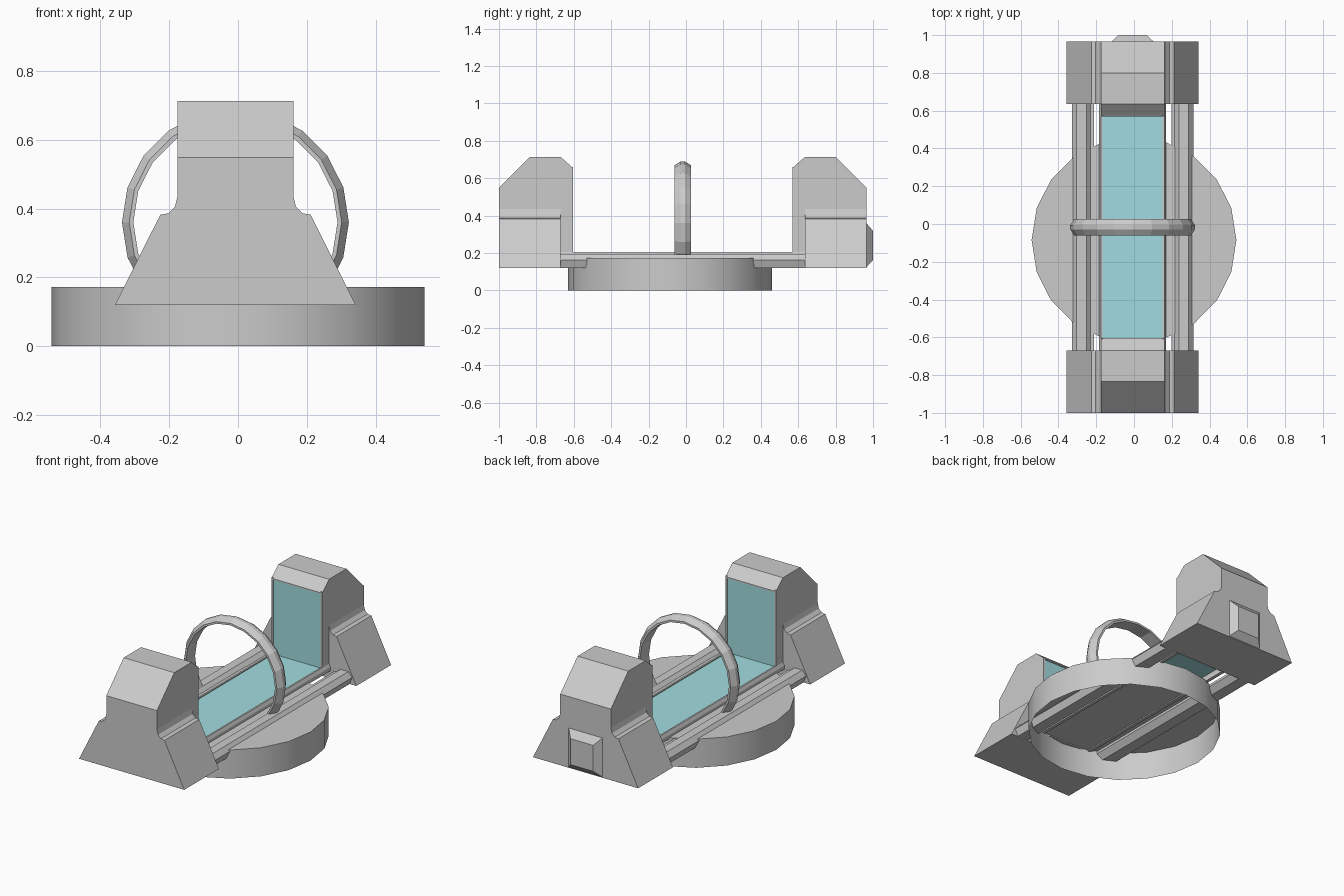
import bpy, bmesh, math
from mathutils import Vector

if "Cube" in bpy.data.objects:
    bpy.data.objects.remove(bpy.data.objects["Cube"])

# centre of the machine body (the base disc sits slightly off it)
CX, CY = -0.0075, -0.0175

teal = bpy.data.materials.new("teal_padding")
teal.diffuse_color = (0.36, 0.72, 0.75, 1)
teal.use_nodes = True
teal.node_tree.nodes["Principled BSDF"].inputs["Base Color"].default_value = teal.diffuse_color


def finish(name, bm, mirror=(False, False), loc=(CX, CY, 0), mat=None):
    bmesh.ops.recalc_face_normals(bm, faces=bm.faces)
    mesh = bpy.data.meshes.new(name)
    bm.to_mesh(mesh)
    bm.free()
    ob = bpy.data.objects.new(name, mesh)
    ob.location = loc
    bpy.context.collection.objects.link(ob)
    if any(mirror):
        mod = ob.modifiers.new("mirror", 'MIRROR')
        mod.use_axis = (mirror[0], mirror[1], False)
        mod.use_mirror_merge = False
    if mat:
        mesh.materials.append(mat)
    return ob


def prism(pts, axis, a, b):
    """Extrude a closed profile along an axis from a to b."""
    bm = bmesh.new()
    place = {'X': lambda u, v: (a, u, v),
             'Y': lambda u, v: (u, a, v),
             'Z': lambda u, v: (u, v, a)}[axis]
    face = bm.faces.new([bm.verts.new(place(u, v)) for u, v in pts])
    out = bmesh.ops.extrude_face_region(bm, geom=[face], use_keep_orig=True)
    step = Vector([(b - a) * (axis == k) for k in 'XYZ'])
    bmesh.ops.translate(bm, vec=step,
                        verts=[e for e in out['geom'] if isinstance(e, bmesh.types.BMVert)])
    return bm


def sheet(name, corners, mirror=(False, False)):
    bm = bmesh.new()
    bm.faces.new([bm.verts.new(c) for c in corners])
    return finish(name, bm, mirror, mat=teal)


# round base, open underneath
ring20 = [(0.542 * math.cos(i * math.pi / 10), 0.545 * math.sin(i * math.pi / 10)) for i in range(20)]
bm = prism(ring20, 'Z', 0, 0.172)
bmesh.ops.delete(bm, geom=[f for f in bm.faces if f.calc_center_median().z < 0.001], context='FACES')
base = finish("base_disc", bm, loc=(0, -0.085, 0))
bpy.context.view_layer.objects.active = base
base.select_set(True)
bpy.ops.object.shade_smooth_by_angle(angle=math.radians(30))

# end blocks: flared foot with filleted shoulders, sloped outer top
half = [(0.35, 0.12), (0.2185, 0.382), (0.195, 0.386), (0.176, 0.405), (0.1685, 0.435), (0.1685, 0.713)]
bm = prism(half + [(-x, z) for x, z in reversed(half)], 'Y', -0.9825, -0.6525)
cut = bmesh.ops.bisect_plane(bm, geom=bm.verts[:] + bm.edges[:] + bm.faces[:],
                             plane_co=(0, -0.9825, 0.548), plane_no=(0, -1, 1), clear_outer=True)
bmesh.ops.holes_fill(bm, edges=[e for e in bm.edges if e.is_boundary])
finish("end_block", bm, (False, True))

# inner slabs of the end blocks
slab = [(-0.6525, 0.165), (-0.5925, 0.165), (-0.5925, 0.66), (-0.6525, 0.713)]
finish("end_block_inner_slab", prism(slab, 'X', -0.1685, 0.1685), (False, True))

# thin raised frame around the upright pads
for x in (-0.1685, 0.1575):
    finish("pad_frame_side", prism([(x, -0.5925), (x + 0.011, -0.5925), (x + 0.011, -0.586), (x, -0.586)],
                                   'Z', 0.2, 0.66), (False, True))
finish("pad_frame_top", prism([(-0.5925, 0.648), (-0.586, 0.648), (-0.586, 0.655), (-0.5925, 0.66)],
                              'X', -0.1575, 0.1575), (False, True))

# teal bed and upright pads
sheet("bed_pad", [(-0.158, -0.59, 0.2), (0.158, -0.59, 0.2), (0.158, 0.59, 0.2), (-0.158, 0.59, 0.2)])
sheet("upright_pad", [(-0.158, -0.59, 0.2), (0.158, -0.59, 0.2), (0.158, -0.59, 0.648), (-0.158, -0.59, 0.648)],
      (False, True))

# bed side walls
wall = [(0.158, 0.165), (0.178, 0.165), (0.178, 0.188), (0.168, 0.206), (0.158, 0.206)]
finish("bed_side_wall", prism(wall, 'Y', -0.6525, 0.6525), (True, False))

# long faceted side rails running through the base
rail = [(0.235, 0.12), (0.305, 0.12), (0.322, 0.163), (0.297, 0.192), (0.245, 0.192), (0.222, 0.17),
        (0.205, 0.17), (0.205, 0.155)]
finish("side_rail", prism(rail, 'Y', -0.6525, 0.6525), (True, False))

# hoop: bevelled cross-section swept over the bed
section = [(0.297, -0.044), (0.309, -0.044), (0.33, -0.011), (0.33, 0.011), (0.309, 0.044), (0.297, 0.044)]
bm = bmesh.new()
loops = []
for i in range(-2, 13):
    t = math.radians(18 * i)
    loops.append([bm.verts.new((r * math.cos(t), y, 0.36 + r * math.sin(t))) for r, y in section])
for p, q in zip(loops, loops[1:]):
    for k in range(6):
        n = (k + 1) % 6
        bm.faces.new((p[k], p[n], q[n], q[k]))
bm.faces.new(loops[0])
bm.faces.new(loops[-1])
finish("scan_hoop", bm)

# bevelled box on the back face
bm = bmesh.new()
rings = [[bm.verts.new(c) for c in ((-w, y, lo), (w, y, lo), (w, y, hi), (-w, y, hi))]
         for y, w, lo, hi in ((0.98, 0.115, 0.122, 0.362), (1.0175, 0.075, 0.162, 0.318))]
for k in range(4):
    n = (k + 1) % 4
    bm.faces.new((rings[0][k], rings[0][n], rings[1][n], rings[1][k]))
bm.faces.new(rings[1])
bm.faces.new(rings[0])
finish("back_power_box", bm)
